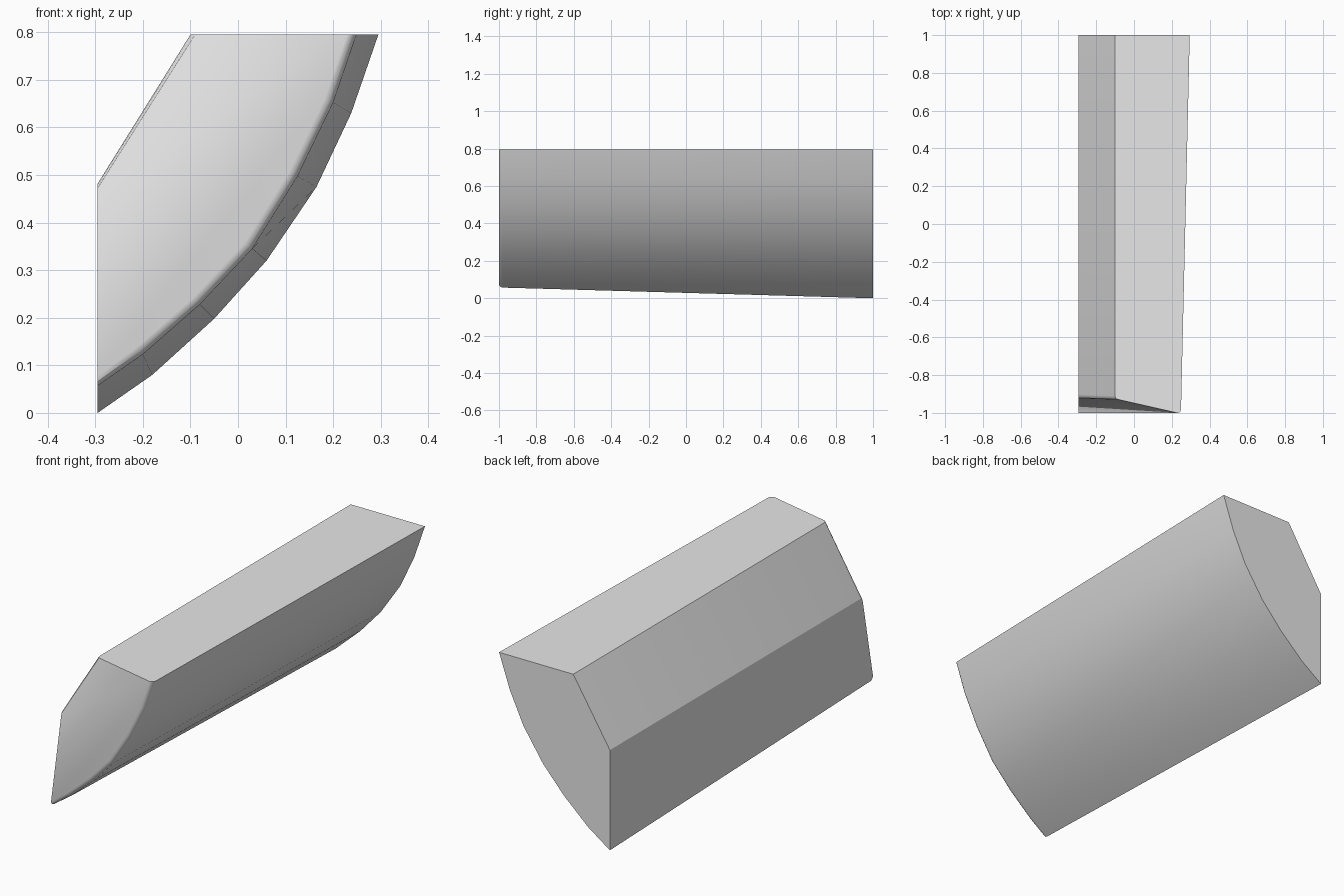
import bpy, bmesh, math

if "Cube" in bpy.data.objects:
    bpy.data.objects.remove(bpy.data.objects["Cube"])

TOP, LEFT = 0.795, -0.295
R = 0.02  # rounding of the front rim

# Curved underside at the back and at the narrower front
back_curve = [(0.295, TOP), (0.238, 0.63), (0.165, 0.475), (0.06, 0.32),
              (-0.05, 0.198), (-0.18, 0.08), (LEFT, 0.0)]
front_curve = [(0.249, TOP), (0.20, 0.652), (0.125, 0.497), (0.03, 0.345),
               (-0.08, 0.228), (-0.20, 0.123), (LEFT, 0.057)]
n = len(front_curve)


def front_ring(step):
    """One ring of the rounded front rim, step 0 (outer) to 3 (inner)."""
    a = math.radians(30 * step)
    d, fwd = R * (1 - math.cos(a)), R * math.sin(a)
    pts = []
    for i, (x, z) in enumerate(front_curve):
        y = -1 + R - fwd
        if i == 0:
            pts.append((x - d, y, z))
        elif i == n - 1:
            pts.append((x, y, z + d))
        else:
            t = math.radians(160 - 35 * i / (n - 1))
            pts.append((x + d * math.cos(t), y, z + d * math.sin(t)))
    # corners of the slanted upper-left side, set back from the front
    pts.append((LEFT, -0.903 - fwd, 0.482 - d))
    pts.append((-0.10 + d, -0.910 - fwd, TOP))
    return pts


rings = [[(x, 1.0, z) for x, z in back_curve] + [(LEFT, 1.0, 0.482), (-0.10, 1.0, TOP)]]
rings += [front_ring(s) for s in range(4)]

bm = bmesh.new()
vr = [[bm.verts.new(p) for p in r] for r in rings]
m = n + 2

# Back cap, sides and rounded rim
bm.faces.new(vr[0])
for a, b in zip(vr, vr[1:]):
    for i in range(m):
        j = (i + 1) % m
        bm.faces.new((a[i], a[j], b[j], b[i]))

# Front: flat crescent along the curve plus a sloping facet
f = vr[-1]
bm.faces.new(f[:n])
bm.faces.new((f[0], f[n - 1], f[n], f[n + 1]))
bmesh.ops.recalc_face_normals(bm, faces=bm.faces)

mesh = bpy.data.meshes.new("curved_block")
bm.to_mesh(mesh)
bm.free()
block = bpy.data.objects.new("curved_block", mesh)
bpy.context.collection.objects.link(block)

# Plain grey
grey = bpy.data.materials.new("light_grey")
grey.diffuse_color = (0.8, 0.8, 0.8, 1)
grey.use_nodes = True
grey.node_tree.nodes["Principled BSDF"].inputs["Base Color"].default_value = grey.diffuse_color
mesh.materials.append(grey)

bpy.context.view_layer.objects.active = block
block.select_set(True)
bpy.ops.object.shade_smooth_by_angle(angle=math.radians(31))
